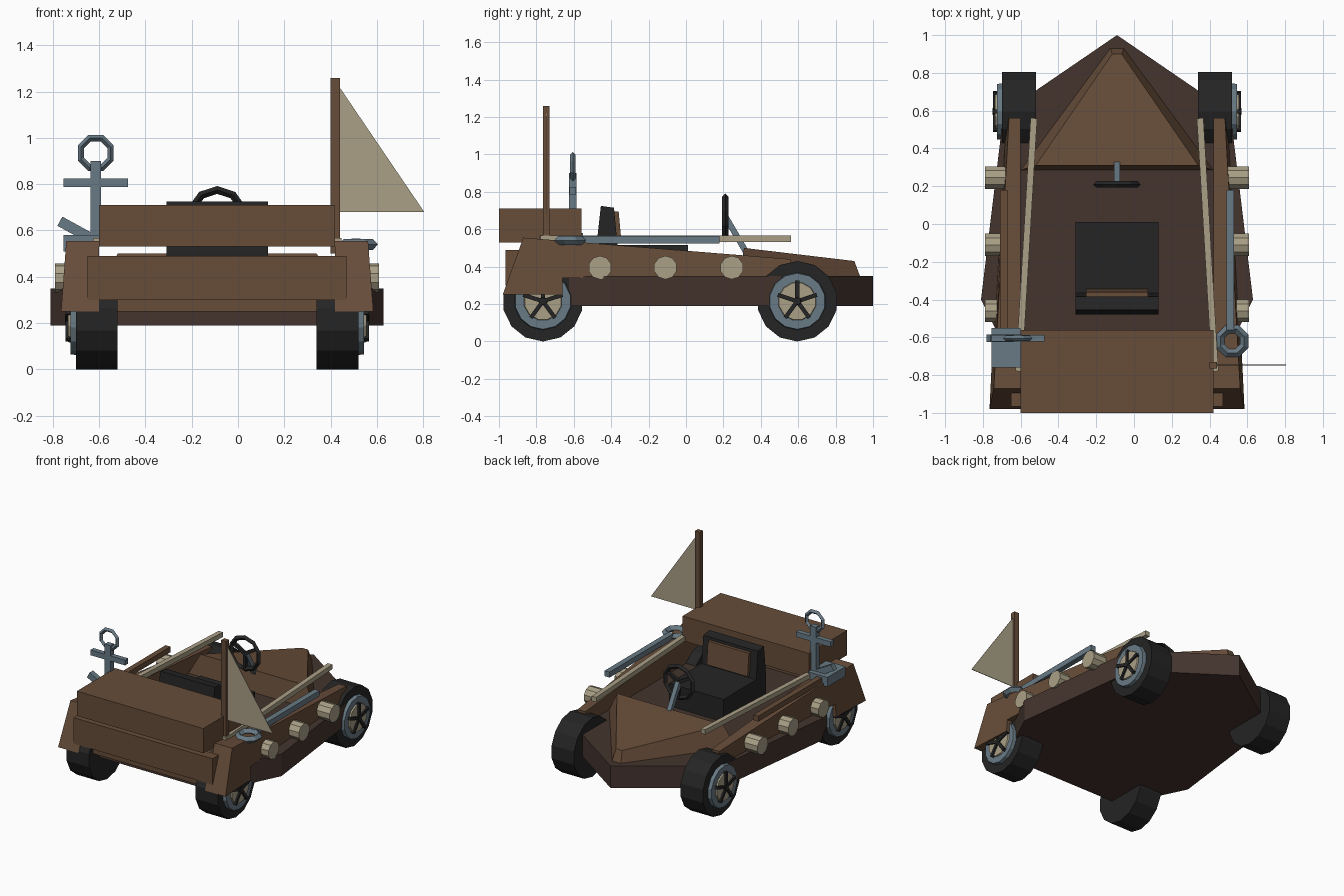
import bpy, bmesh, math
from mathutils import Vector, Matrix

if "Cube" in bpy.data.objects:
    bpy.data.objects.remove(bpy.data.objects["Cube"])

CX = -0.09  # centre line of the cart body


def mat(name, rgb):
    m = bpy.data.materials.new(name)
    m.diffuse_color = (*rgb, 1)
    m.use_nodes = True
    m.node_tree.nodes["Principled BSDF"].inputs["Base Color"].default_value = m.diffuse_color
    return m


BROWN = mat("brown wood", (0.135, 0.074, 0.041))
DARK = mat("dark hull wood", (0.058, 0.034, 0.027))
BLACK = mat("black rubber", (0.018, 0.018, 0.018))
BLUE = mat("blue grey metal", (0.14, 0.195, 0.235))
CREAM = mat("cream", (0.40, 0.35, 0.24))


def finish(name, bm, m):
    bmesh.ops.recalc_face_normals(bm, faces=bm.faces)
    me = bpy.data.meshes.new(name)
    bm.to_mesh(me)
    bm.free()
    me.materials.append(m)
    ob = bpy.data.objects.new(name, me)
    bpy.context.collection.objects.link(ob)
    return ob


def loft(name, a, b, m):
    """Solid between two loops with the same number of points."""
    bm = bmesh.new()
    va, vb = [bm.verts.new(p) for p in a], [bm.verts.new(p) for p in b]
    bm.faces.new(va)
    bm.faces.new(vb)
    for i in range(len(a)):
        j = (i + 1) % len(a)
        bm.faces.new((va[i], va[j], vb[j], vb[i]))
    return finish(name, bm, m)


def box(name, x0, x1, y0, y1, z0, z1, m):
    q = [(x0, y0), (x1, y0), (x1, y1), (x0, y1)]
    return loft(name, [(*p, z0) for p in q], [(*p, z1) for p in q], m)


def beam(name, a, b, w, h, m):
    """Rectangular bar from a to b, w across and h in its upright direction."""
    a, b = Vector(a), Vector(b)
    d = (b - a).normalized()
    ref = Vector((0, 0, 1)) if abs(d.z) < 0.95 else Vector((0, 1, 0))
    s = d.cross(ref).normalized()
    u = s.cross(d)
    q = [s * i * w / 2 + u * j * h / 2 for i, j in ((-1, -1), (1, -1), (1, 1), (-1, 1))]
    return loft(name, [a + p for p in q], [b + p for p in q], m)


def ngon(c, r, n, axis):
    """Regular polygon around c, in the plane across the axis."""
    pts = []
    for i in range(n):
        t = 2 * math.pi * (i + 0.5) / n
        u, v = r * math.cos(t), r * math.sin(t)
        off = {"x": (0, u, v), "y": (u, 0, v), "z": (u, v, 0)}[axis]
        pts.append(Vector(c) + Vector(off))
    return pts


def disc(name, c, r, r2, x0, x1, n, m):
    return loft(name, ngon((x0, *c), r, n, "x"), ngon((x1, *c), r2, n, "x"), m)


def ring(name, c, ro, t, n, axis, m):
    """Polygonal ring with a diamond cross-section of half thickness t."""
    k = Vector({"x": (1, 0, 0), "y": (0, 1, 0), "z": (0, 0, 1)}[axis]) * t
    c = Vector(c)
    loops = [ngon(c, ro, n, axis), ngon(c + k, ro - t, n, axis),
             ngon(c, ro - 2 * t, n, axis), ngon(c - k, ro - t, n, axis)]
    bm = bmesh.new()
    vs = [[bm.verts.new(p) for p in lp] for lp in loops]
    for a in range(4):
        for i in range(n):
            j, b = (i + 1) % n, (a + 1) % 4
            bm.faces.new((vs[a][i], vs[a][j], vs[b][j], vs[b][i]))
    return finish(name, bm, m)


# hull: flat boat-shaped slab with pointed bow
half = [(0.60, 0.59), (0.72, -0.40), (0.50, -0.85)]
plan = [(CX, 1.0)] + [(CX + x, y) for x, y in half] + [(CX - x, y) for x, y in reversed(half)]
loft("hull", [(x, y, 0.19) for x, y in plan], [(x, y, 0.35) for x, y in plan], DARK)

# bow deck
loft("bow_deck",
     [(CX - 0.51, 0.285, 0.35), (CX + 0.51, 0.285, 0.35), (CX + 0.035, 0.93, 0.35), (CX - 0.035, 0.93, 0.35)],
     [(CX - 0.43, 0.31, 0.50), (CX + 0.43, 0.31, 0.50), (CX + 0.025, 0.90, 0.43), (CX - 0.025, 0.90, 0.43)], BROWN)

# paired side parts
profile = [(-0.98, 0.25), (-0.66, 0.25), (-0.66, 0.34), (0.56, 0.34), (0.56, 0.44), (-0.87, 0.555)]
for s, side in ((1, "right"), (-1, "left")):
    def X(h):
        return CX + s * h

    def outer(y, z):
        t, k = (0.56 - y) / 1.54, (z - 0.25) / 0.30
        return (0.60 + 0.075 * t) * (1 - k) + (0.555 + 0.105 * t) * k

    # side panel
    loft(side + "_panel", [(X(0.51), y, z) for y, z in profile],
         [(X(outer(y, z)), y, z) for y, z in profile], BROWN)
    # rail along the cockpit
    beam(side + "_rail", (X(0.44), 0.56, 0.55), (X(0.52), -0.78, 0.55), 0.035, 0.035, CREAM)
    # pole lying on the panel
    beam(side + "_pole", (X(0.60), 0.18, 0.545), (X(0.60), -0.56, 0.545), 0.04, 0.04,
         BLUE if s > 0 else BROWN)
    # round side studs
    for i, y in enumerate((-0.46, -0.11, 0.245)):
        disc(f"{side}_stud_{i + 1}", (y, 0.395), 0.063, 0.063, X(0.55), X(0.70), 10, CREAM)
    # wheels
    for y, end in ((0.595, "bow"), (-0.765, "tail")):
        n = f"{side}_{end}_wheel"
        c = (y, 0.215)
        disc(n + "_tyre", c, 0.215, 0.215, X(0.43), X(0.61), 14, BLACK)
        disc(n + "_rim", c, 0.155, 0.15, X(0.60), X(0.635), 14, BLUE)
        disc(n + "_disc", c, 0.105, 0.10, X(0.63), X(0.645), 12, CREAM)
        for k in range(5):
            t = math.pi / 2 + k * 2 * math.pi / 5
            beam(f"{n}_spoke_{k + 1}", (X(0.645), *c),
                 (X(0.645), y + 0.11 * math.cos(t), 0.215 + 0.11 * math.sin(t)), 0.022, 0.022, BLACK)
        disc(n + "_hub", c, 0.025, 0.02, X(0.63), X(0.658), 8, BLACK)

# tail planks and storage box
box("tail_plank", CX - 0.53, CX + 0.53, -0.93, -0.85, 0.25, 0.48, BROWN)
box("tail_board", CX - 0.56, CX + 0.56, -0.965, -0.89, 0.30, 0.49, BROWN)
box("storage_box", CX - 0.51, CX + 0.51, -1.0, -0.56, 0.53, 0.71, BROWN)

# seat with leaning backrest and wooden back cushion
box("seat", CX - 0.22, CX + 0.22, -0.48, 0.01, 0.35, 0.515, BLACK)


def lean_slab(name, hw, prof, m):
    loft(name, [(CX - hw, y, z) for y, z in prof], [(CX + hw, y, z) for y, z in prof], m)


lean_slab("seat_back", 0.22, [(-0.48, 0.50), (-0.365, 0.50), (-0.385, 0.715), (-0.455, 0.725)], BLACK)
lean_slab("seat_back_cushion", 0.165, [(-0.38, 0.53), (-0.345, 0.53), (-0.36, 0.695), (-0.39, 0.695)], BROWN)

# steering wheel
ring("steering_wheel", (CX, 0.21, 0.66), 0.132, 0.017, 10, "y", BLACK)
for k in range(3):
    t = math.pi / 2 + math.pi + k * 2 * math.pi / 3
    beam(f"steering_spoke_{k + 1}", (CX, 0.21, 0.66),
         (CX + 0.11 * math.cos(t), 0.21, 0.66 + 0.11 * math.sin(t)), 0.022, 0.022, BLACK)
beam("steering_column", (CX, 0.215, 0.66), (CX, 0.32, 0.48), 0.032, 0.032, BLUE)

# mast and sail
box("mast", 0.40, 0.44, -0.765, -0.73, 0.50, 1.26, BROWN)
loft("sail", [(0.435, -0.749, 1.225), (0.435, -0.749, 0.68), (0.805, -0.749, 0.68)],
     [(0.435, -0.745, 1.225), (0.435, -0.745, 0.68), (0.805, -0.745, 0.68)], CREAM)

# ring at the end of the right pole
ring("pole_ring", (0.52, -0.62, 0.54), 0.092, 0.024, 8, "z", BLUE)

# anchor standing on its foot block
AX, AY = -0.615, -0.605
box("anchor_foot", -0.755, -0.60, -0.76, -0.55, 0.51, 0.58, BLUE)
box("anchor_shank", AX - 0.023, AX + 0.023, AY - 0.02, AY + 0.02, 0.55, 0.90, BLUE)
box("anchor_stock", AX - 0.14, AX + 0.14, AY - 0.018, AY + 0.018, 0.787, 0.825, BLUE)
for s, side in ((-1, "left"), (1, "right")):
    beam(f"anchor_{side}_fluke", (AX, AY, 0.555), (AX + s * 0.155, AY, 0.64), 0.04, 0.045, BLUE)
ring("anchor_ring", (AX, AY, 0.935), 0.084, 0.015, 8, "y", BLUE)
